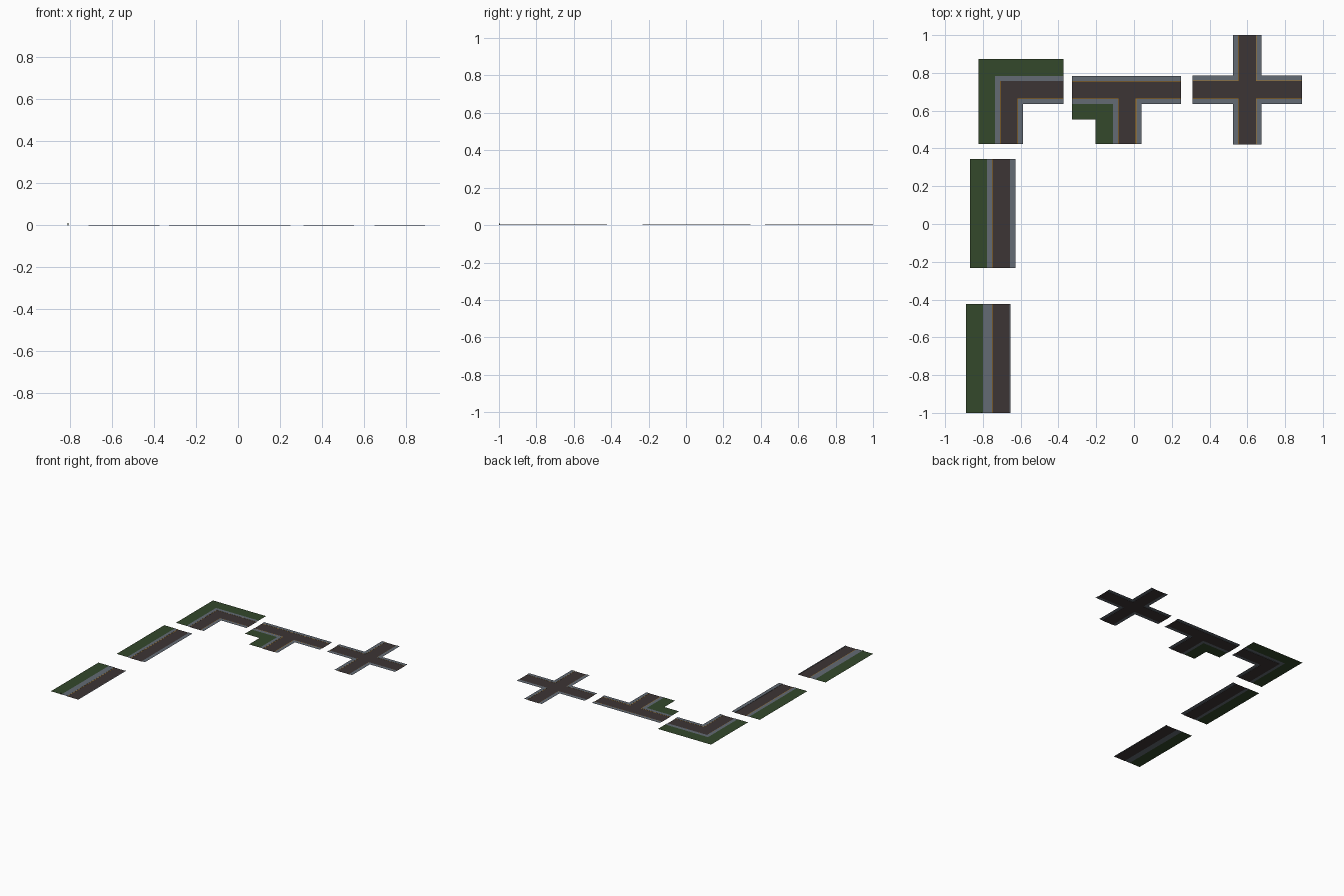
import bpy

if "Cube" in bpy.data.objects:
    bpy.data.objects.remove(bpy.data.objects["Cube"])

def material(name, rgb):
    m = bpy.data.materials.new(name)
    m.diffuse_color = (*rgb, 1)
    m.use_nodes = True
    m.node_tree.nodes["Principled BSDF"].inputs["Base Color"].default_value = m.diffuse_color
    return m

ASPHALT = material("asphalt", (0.046, 0.035, 0.035))
PAVING = material("paving grey", (0.125, 0.145, 0.172))
GRASS = material("grass green", (0.033, 0.065, 0.024))
AMBER = material("amber line", (0.42, 0.19, 0.012))
TOP = 0.002          # height of pavement and grass above the road

def mesh(name, verts, faces, mat):
    me = bpy.data.meshes.new(name)
    me.from_pydata(verts, [], faces)
    me.materials.append(mat)
    ob = bpy.data.objects.new(name, me)
    bpy.context.collection.objects.link(ob)
    # every flat sheet faces up
    for p in me.polygons:
        if p.normal.z < -0.5:
            p.flip()
    return ob

def sheet(name, rects, z, mat):
    """Flat sheet made of rectangles (x0, x1, y0, y1)."""
    v, f = [], []
    for x0, x1, y0, y1 in rects:
        n = len(v)
        v += [(x0, y0, z), (x1, y0, z), (x1, y1, z), (x0, y1, z)]
        f.append((n, n + 1, n + 2, n + 3))
    return mesh(name, v, f, mat)

def strip(name, a, b, z, mat, kerb=False):
    """Ribbon between two paths, with an optional kerb face below path b."""
    n = len(a)
    v = [(x, y, z) for x, y in a] + [(x, y, z) for x, y in b]
    f = [(i, i + 1, n + i + 1, n + i) for i in range(n - 1)]
    if kerb:
        v += [(x, y, 0) for x, y in b]
        f += [(n + i, n + i + 1, 2 * n + i + 1, 2 * n + i) for i in range(n - 1)]
    return mesh(name, v, f, mat)

def sidewalk(name, outer, inner, width=0.004):
    """Raised pavement, kerb and a painted line along the road edge."""
    strip(name, outer, inner, TOP, PAVING, True)
    if not width:
        return
    d = max(abs(outer[0][0] - inner[0][0]), abs(outer[0][1] - inner[0][1]))
    k = width / d
    edge = [(p[0] + (p[0] - o[0]) * k, p[1] + (p[1] - o[1]) * k)
            for o, p in zip(outer, inner)]
    strip(name + "_line", inner, edge, 0.001, AMBER)

# Straight road with wide pavement
a0, a1 = -1.0, -0.423
sheet("wide_straight_road", [(-0.752, -0.660, a0, a1)], 0, ASPHALT)
sidewalk("wide_straight_walk", [(-0.80, a0), (-0.80, a1)], [(-0.752, a0), (-0.752, a1)])
sidewalk("wide_straight_kerb", [(-0.654, a0), (-0.654, a1)], [(-0.660, a0), (-0.660, a1)], 0)
sheet("wide_straight_grass", [(-0.89, -0.80, a0, a1)], TOP, GRASS)
# little marker post at the end of the grass
bpy.ops.mesh.primitive_cube_add(size=1, location=(-0.808, a0 + 0.003, 0.005))
post = bpy.context.object
post.name = "marker_post"
post.scale = (0.005, 0.006, 0.010)
post.data.materials.append(GRASS)

# Straight road with two narrow pavements
b0, b1 = -0.233, 0.344
sheet("straight_road", [(-0.752, -0.656, b0, b1)], 0, ASPHALT)
sidewalk("straight_left_walk", [(-0.778, b0), (-0.778, b1)], [(-0.752, b0), (-0.752, b1)])
sidewalk("straight_right_walk", [(-0.628, b0), (-0.628, b1)], [(-0.656, b0), (-0.656, b1)], 0)
sheet("straight_grass", [(-0.868, -0.778, b0, b1)], TOP, GRASS)

# Shared levels of the top row
LOW, Y0, Y1, Y2, Y3 = 0.424, 0.635, 0.661, 0.758, 0.784

# Corner
c1 = -0.373
sheet("corner_road", [(-0.710, -0.614, LOW, Y2), (-0.614, c1, Y1, Y2)], 0, ASPHALT)
sidewalk("corner_outer_walk", [(-0.736, LOW), (-0.736, Y3), (c1, Y3)],
         [(-0.710, LOW), (-0.710, Y2), (c1, Y2)], 0.002)
sidewalk("corner_inner_walk", [(-0.588, LOW), (-0.588, Y0), (c1, Y0)],
         [(-0.614, LOW), (-0.614, Y1), (c1, Y1)], 0.003)
sheet("corner_grass", [(-0.824, -0.736, LOW, 0.873), (-0.736, c1, Y3, 0.873)], TOP, GRASS)

# T junction
t0, t1, s0, s1, w = -0.327, 0.250, -0.111, 0.039, 0.026
sheet("tee_road", [(t0, t1, Y1, Y2), (s0 + w, s1 - w, LOW, Y1)], 0, ASPHALT)
sidewalk("tee_back_walk", [(t0, Y3), (t1, Y3)], [(t0, Y2), (t1, Y2)], 0.003)
sidewalk("tee_left_walk", [(t0, Y0), (s0, Y0), (s0, LOW)],
         [(t0, Y1), (s0 + w, Y1), (s0 + w, LOW)])
sidewalk("tee_right_walk", [(t1, Y0), (s1, Y0), (s1, LOW)],
         [(t1, Y1), (s1 - w, Y1), (s1 - w, LOW)])
sheet("tee_grass", [(t0, s0, 0.552, Y0), (-0.203, s0, LOW, 0.552)], TOP, GRASS)

# Crossroads: four mirrored corner pavements
cx, cy, hx, hy = 0.600, 0.711, 0.289, 0.289
o, i = 0.075, 0.049
sheet("cross_road", [(cx - hx, cx + hx, cy - i, cy + i),
                     (cx - i, cx + i, cy + i, cy + hy),
                     (cx - i, cx + i, cy - hy, cy - i)], 0, ASPHALT)
for sx in (-1, 1):
    for sy in (-1, 1):
        def path(d):
            return [(cx + sx * x, cy + sy * y) for x, y in ((hx, d), (d, d), (d, hy))]
        sidewalk("cross_walk", path(o), path(i), 0.002)
